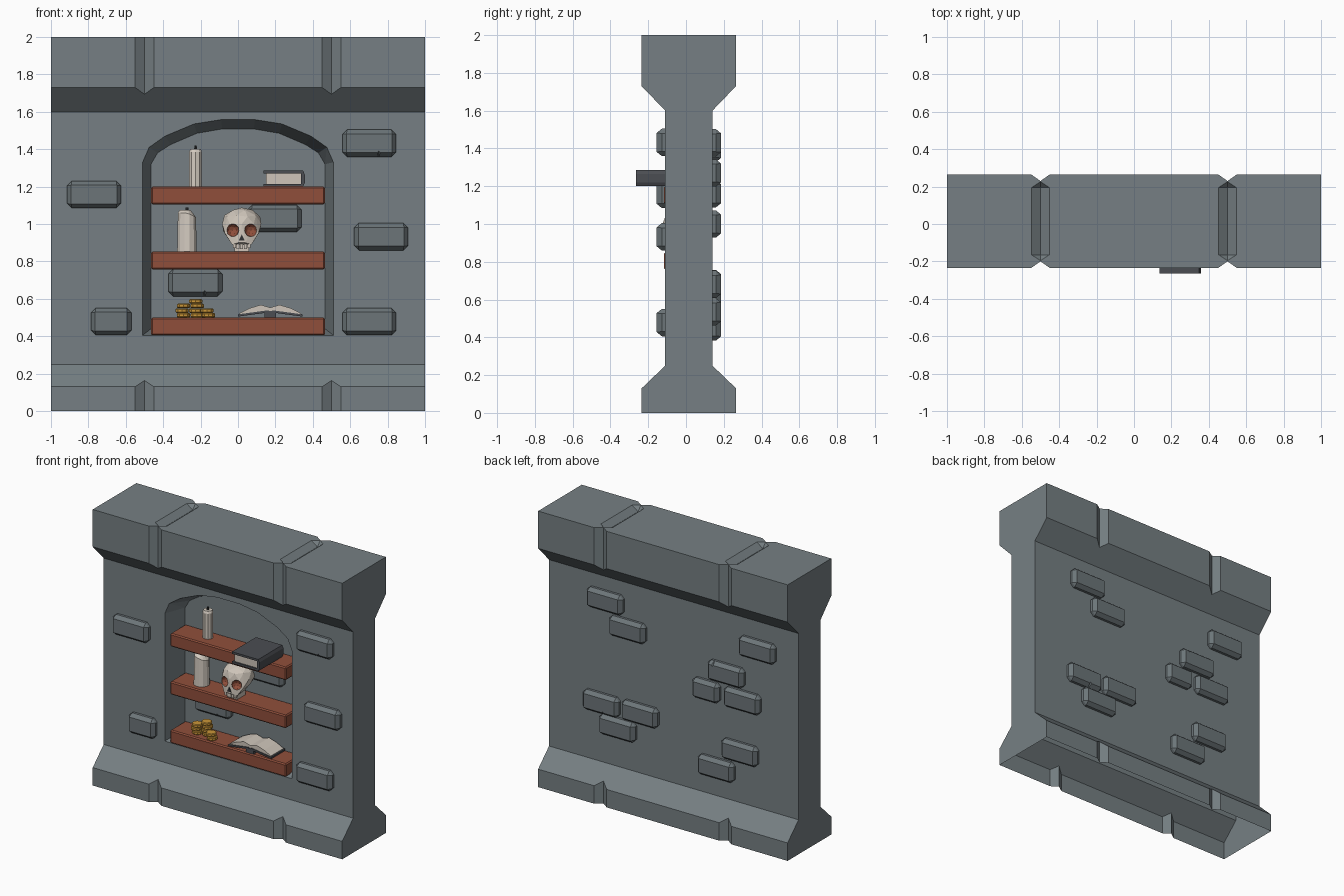
import bpy, bmesh, math
from mathutils import Vector

if "Cube" in bpy.data.objects:
    bpy.data.objects.remove(bpy.data.objects["Cube"])


def mat(name, r, g, b):
    m = bpy.data.materials.new(name)
    m.diffuse_color = (r, g, b, 1)
    m.use_nodes = True
    m.node_tree.nodes["Principled BSDF"].inputs["Base Color"].default_value = m.diffuse_color
    return m


WALL = mat("wall stone", .18, .213, .227)
BRICK = mat("brick stone", .15, .178, .19)
TRIM = mat("dark trim stone", .082, .088, .10)
WOOD = mat("red brown wood", .28, .078, .044)
BONE = mat("bone", .62, .56, .49)
WAX = mat("candle wax", .66, .60, .53)
GOLD = mat("gold", .60, .31, .04)
DARK = mat("dark soot", .03, .031, .034)
COVER = mat("book cover", .07, .075, .085)


def make(name, bm, *mats):
    bmesh.ops.recalc_face_normals(bm, faces=bm.faces)
    me = bpy.data.meshes.new(name)
    bm.to_mesh(me)
    bm.free()
    ob = bpy.data.objects.new(name, me)
    bpy.context.collection.objects.link(ob)
    for m in mats:
        me.materials.append(m)
    return ob


def hull(name, pts, *mats):
    """Convex solid around a set of points."""
    bm = bmesh.new()
    for p in pts:
        bm.verts.new(p)
    bmesh.ops.convex_hull(bm, input=bm.verts[:])
    bmesh.ops.delete(bm, geom=[v for v in bm.verts if not v.link_faces], context='VERTS')
    bmesh.ops.dissolve_limit(bm, angle_limit=.01, verts=bm.verts[:], edges=bm.edges[:])
    return make(name, bm, *mats)


def box(name, x, y, z, *mats):
    return hull(name, [(a, b, c) for a in x for b in y for c in z], *mats)


def ring(c, r, z, n=12):
    return [(c[0] + r * math.cos(2 * math.pi * (i + .5) / n),
             c[1] + r * math.sin(2 * math.pi * (i + .5) / n), z) for i in range(n)]


def cut(ob, cutters):
    """Subtract cutters and bake the result."""
    for c in cutters:
        c.hide_render = True
        md = ob.modifiers.new("cut", 'BOOLEAN')
        md.operation, md.solver, md.object = 'DIFFERENCE', 'EXACT', c
    dg = bpy.context.evaluated_depsgraph_get()
    me = bpy.data.meshes.new_from_object(ob.evaluated_get(dg))
    ob.modifiers.clear()
    ob.data = me
    for c in cutters:
        bpy.data.objects.remove(c)


# wall body: one stepped profile with base and cap trims
YC = .015
half = [(.25, 0), (.25, .13), (.125, .25), (.125, 1.6), (.25, 1.73), (.25, 2)]
prof = [(YC + y, z) for y, z in half] + [(YC - y, z) for y, z in reversed(half)]
bm = bmesh.new()
f = bm.faces.new([bm.verts.new((-1, y, z)) for y, z in prof])
ext = bmesh.ops.extrude_face_region(bm, geom=[f])
bmesh.ops.translate(bm, vec=(2, 0, 0), verts=[v for v in ext["geom"] if isinstance(v, bmesh.types.BMVert)])
wall = make("wall_body", bm, WALL, TRIM)

# arched niche, narrowing towards its back
BACK = .06
outer = [(.51, .405), (.51, 1.33), (.475, 1.41), (.39, 1.47), (.235, 1.535), (.09, 1.558)]
inner = [(.465, .44), (.465, 1.32), (.43, 1.38), (.36, 1.425), (.22, 1.485), (.085, 1.508)]
pts = [(s * x, y, z) for s in (-1, 1) for y in (-.16, -.11) for x, z in outer]
pts += [(s * x, BACK, z) for s in (-1, 1) for x, z in inner]
cutters = [hull("niche_cutter", pts)]

# V joints between the trim blocks: vertical front and back, pointed along the top
for gx in (-.5, .5):
    for s in (-1, 1):
        y = YC + s * .25
        tri = [(gx - .1, y + s * .035), (gx + .1, y + s * .035), (gx, y - s * .035)]
        cutters.append(hull("joint_cutter", [(a, b, z) for a, b in tri for z in (-.2, 2.2)]))
    top = [(gx + dx, YC + s * dy, 2.002) for s in (-1, 1) for dx, dy in ((0, .213), (-.05, .18), (.05, .18))]
    cutters.append(hull("top_joint_cutter", top + [(gx, YC + s * .18, 1.965) for s in (-1, 1)]))
cut(wall, cutters)

# open underside, colours by height
bm = bmesh.new()
bm.from_mesh(wall.data)
for z in (.25, 1.6):
    bmesh.ops.bisect_plane(bm, geom=bm.verts[:] + bm.edges[:] + bm.faces[:], plane_co=(0, 0, z), plane_no=(0, 0, 1))
bmesh.ops.delete(bm, geom=[f for f in bm.faces if all(v.co.z < .001 for v in f.verts)], context='FACES')
for f in bm.faces:
    f.material_index = 0 if .251 < f.calc_center_median().z < 1.599 else 1
bm.to_mesh(wall.data)
bm.free()
wall.data.materials.clear()
wall.data.materials.append(WALL)
wall.data.materials.append(TRIM)


# raised bricks: (x, z, width, chip offset and side)
def brick(name, cx, cz, w, y0, d, chip=None):
    a, b, k = w / 2, .0725, .025
    octo = [(a - k, b), (a, b - k)]
    pts = [(cx + s * x, y0 + d * y, cz + t * z) for s in (-1, 1) for t in (-1, 1)
           for x, z in octo for y in (0, .018)]
    pts += [(cx + s * (a - .022), y0 + d * .045, cz + t * (b - .022)) for s in (-1, 1) for t in (-1, 1)]
    ob = hull(name, pts, BRICK)
    if chip:
        x, t = cx + chip[0], chip[1]
        c = hull("chip_cutter", [(x - .045, y0 + d * .06, cz + t * .08), (x + .045, y0 + d * .06, cz + t * .08),
                                 (x, y0 + d * .06, cz + t * .025), (x, y0 + d * .008, cz + t * .08)], BRICK)
        cut(ob, [c])


L, S = .288, .215
for cx, cz, w, chip in [(-.77, 1.157, L, None), (.702, 1.432, L, (.05, -1)), (.765, .932, L, None),
                        (.702, .478, L, None), (-.678, .478, S, None)]:
    brick("front_brick", cx, cz, w, -.11, -1, chip)
for cx, cz, w, chip in [(.195, 1.03, L, None), (-.228, .686, L, (.05, -1))]:
    brick("niche_brick", cx, cz, w, BACK, -1, chip)
for cx, cz, w, chip in [(.54, 1.43, L, None), (.36, 1.27, L, None), (-.68, 1.40, L, None),
                        (-.43, 1.16, L, (.09, 1)), (-.27, 1.0, S, None), (-.56, 1.0, L, None),
                        (.57, .68, L, (-.03, -1)), (.26, .685, L, None), (.44, .535, L, None),
                        (-.54, .62, L, None), (-.35, .455, L, None)]:
    brick("back_brick", cx, cz, w, .14, 1, chip)

# shelves
for z in (.405, .757, 1.105):
    sh = box("shelf", (-.465, .465), (-.116, BACK), (z, z + .095), WOOD)
    bv = sh.modifiers.new("edge", 'BEVEL')
    bv.width, bv.segments = .008, 1

# candles with wicks
c = (-.227, -.02)
hull("tall_candle", ring(c, .036, 1.2, 10) + ring(c, .036, 1.385, 10) + ring(c, .03, 1.40, 10), WAX)
hull("tall_candle_wick", ring(c, .009, 1.39, 6) + ring(c, .007, 1.42, 6), DARK)
c = (-.273, -.025)
slant = [(x, y, 1.06 - .5 * max(0, x - c[0])) for x, y, z in ring(c, .05, 0)]
hull("wide_candle", ring(c, .054, .852) + slant + ring((c[0] - .01, c[1]), .03, 1.075), WAX)
hull("wide_candle_wick", ring(c, .011, 1.06, 6) + ring(c, .008, 1.088, 6), DARK)

# skull: faceted cranium pulled down to the jaw, with cut eye sockets
SX, SY = .02, -.02
bm = bmesh.new()
bmesh.ops.create_icosphere(bm, subdivisions=2, radius=1)
ico = [v.co.copy() for v in bm.verts]
bm.free()
pts = [(SX + v.x * .11, SY + v.y * .105, 1.0 + v.z * .088) for v in ico]
pts += [(SX + s * x, SY + y, z) for s in (-1, 1)
        for x, y, z in ((.052, -.095, .89), (.04, .02, .89), (.09, -.075, .95), (.02, -.108, .9))]
skull = hull("skull", pts, BONE, WOOD)
eyes = [Vector((SX + s * .05, -.118, .967)) for s in (-1, 1)]
cut(skull, [hull("socket_cutter", [e + v * .036 for v in ico], BONE) for e in eyes])
for p in skull.data.polygons:
    inside = min((p.center - e).length for e in eyes) < .0365
    p.material_index = 1 if inside and all(
        min((skull.data.vertices[i].co - e).length for e in eyes) < .0375 for i in p.vertices) else 0
hull("skull_nose", [(SX + x, y, z) for x, z in ((-.016, .912), (.016, .912), (0, .945))
                    for y in (-.132, -.12)], DARK)
for i in range(5):
    x = SX + (i - 2) * .019
    box("tooth", (x - .008, x + .008), (-.118, -.095), (.866 if abs(i - 2) < 2 else .872, .9), BONE)
box("skull_jaw", (SX - .04, SX + .04), (-.095, .0), (.852, .9), BONE)

# coin stacks
for cx, cy, n in ((-.295, -.05, 3), (-.222, -.035, 4), (-.162, -.07, 2)):
    for i in range(n):
        c, z = (cx + .004 * (-1) ** i, cy), .5 + i * .025
        hull("coin", ring(c, .032, z, 10) + ring(c, .037, z + .005, 10) + ring(c, .037, z + .019, 10)
             + ring(c, .032, z + .024, 10), GOLD)

# closed book lying over the shelf edge, spine on the right
for z in (1.2, 1.27):
    box("closed_book_cover", (.137, .345), (-.265, .01), (z, z + .015), COVER)
hull("closed_book_spine", [(x, y, z) for y in (-.265, .01)
                           for x, z in ((.338, 1.2), (.348, 1.2), (.357, 1.22), (.357, 1.265), (.348, 1.285), (.338, 1.285))], COVER)
box("closed_book_pages", (.15, .34), (-.255, 0), (1.213, 1.272), BONE)

# open book: two mirrored halves of pages and cover
BX = .172
for s in (-1, 1):
    pg = [(0, .535), (0, .553), (.05, .568), (.11, .55), (.165, .522), (.165, .516)]
    hull("open_book_pages", [(BX + s * x, y, z) for x, z in pg for y in (-.105, .04)], BONE)
    cv = [(.01, .527), (.01, .539), (.173, .517), (.173, .505)]
    hull("open_book_cover", [(BX + s * x, y, z) for x, z in cv for y in (-.112, .048)], COVER)
box("open_book_spine", (BX - .03, BX + .03), (-.112, .048), (.5, .534), COVER)
